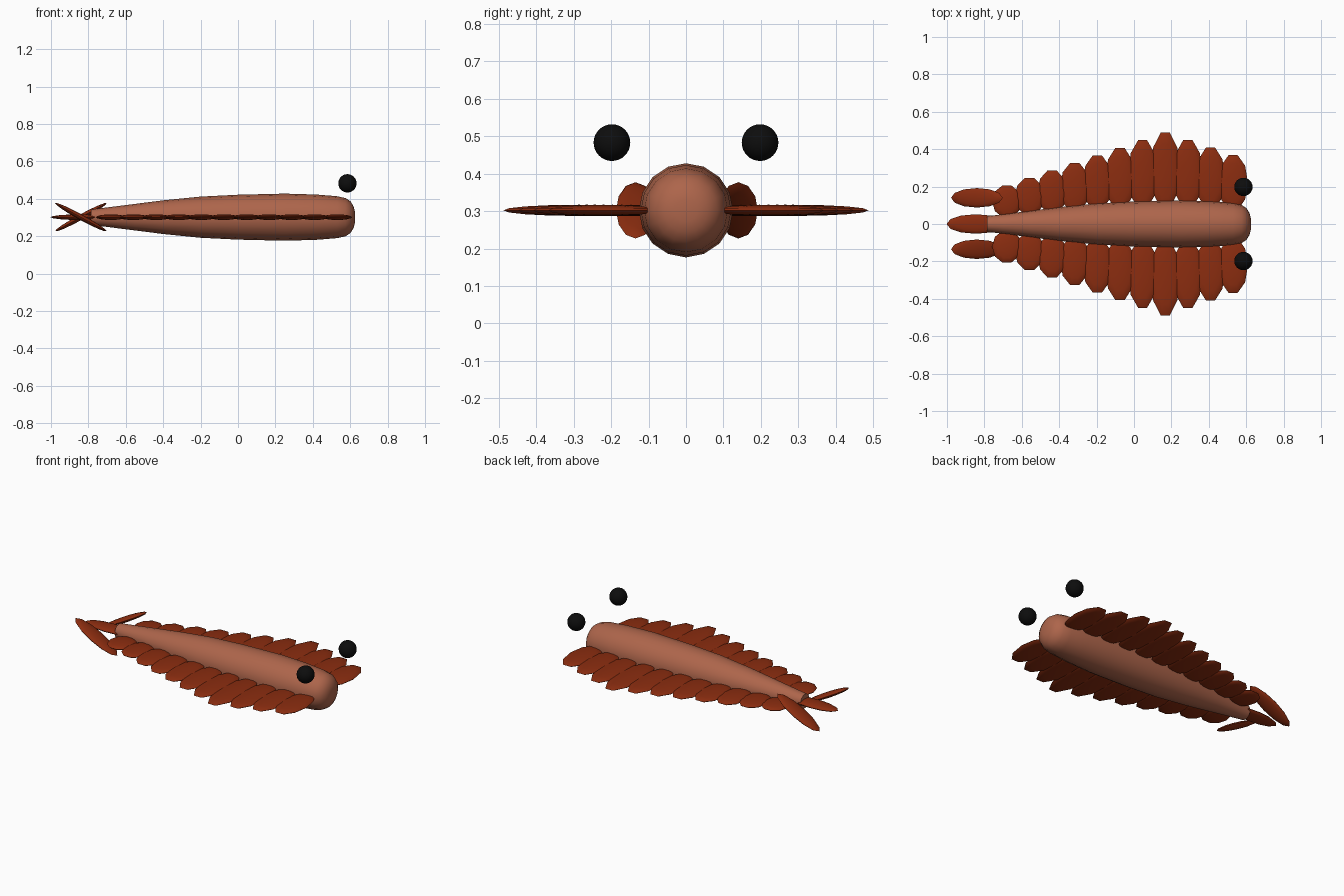
import bpy, bmesh, math
from mathutils import Matrix, Vector

cube = bpy.data.objects.get("Cube")
if cube:
    bpy.data.objects.remove(cube, do_unlink=True)

MID_Z = 0.302


def material(name, rgb):
    mat = bpy.data.materials.new(name)
    mat.use_nodes = True
    mat.diffuse_color = (*rgb, 1)
    mat.node_tree.nodes["Principled BSDF"].inputs["Base Color"].default_value = (*rgb, 1)
    return mat


SKIN = material("clay skin", (0.42, 0.13, 0.07))
FLAP = material("rust flap", (0.26, 0.026, 0.005))
BLACK = material("eye black", (0.004, 0.004, 0.004))


def finish(name, bm, mat):
    bmesh.ops.recalc_face_normals(bm, faces=bm.faces)
    mesh = bpy.data.meshes.new(name)
    bm.to_mesh(mesh)
    bm.free()
    mesh.shade_smooth()
    mesh.set_sharp_from_angle(angle=math.radians(60))
    mesh.materials.append(mat)
    obj = bpy.data.objects.new(name, mesh)
    bpy.context.collection.objects.link(obj)
    return obj


def ellipsoid(name, centre, radii, mat, segments, rings, tilt=0.0):
    bm = bmesh.new()
    bmesh.ops.create_uvsphere(bm, u_segments=segments, v_segments=rings, radius=1)
    # turn so that a vertex sits on the y tips
    place = (Matrix.Translation(centre) @ Matrix.Rotation(tilt, 4, "Y")
             @ Matrix.Diagonal((*radii, 1)) @ Matrix.Rotation(math.pi / 2, 4, "Z"))
    bm.transform(place)
    return finish(name, bm, mat)


# Body: a tapered round profile turned about the x axis
PROFILE = [(-0.785, 0.042), (-0.7, 0.052), (-0.55, 0.071), (-0.4, 0.09), (-0.2, 0.11),
           (0.0, 0.12), (0.25, 0.126), (0.42, 0.121), (0.53, 0.112), (0.575, 0.102),
           (0.602, 0.084), (0.618, 0.058), (0.625, 0.03)]
SIDES = 16
bm = bmesh.new()
loops = []
for x, r in PROFILE:
    angles = [2 * math.pi * i / SIDES for i in range(SIDES)]
    loops.append([bm.verts.new((x, r * math.sin(a), MID_Z + r * math.cos(a))) for a in angles])
for a, b in zip(loops, loops[1:]):
    for i in range(SIDES):
        j = (i + 1) % SIDES
        bm.faces.new((a[i], a[j], b[j], b[i]))
bm.faces.new(loops[0])
bm.faces.new(loops[-1])
finish("body", bm, SKIN)


def body_radius(x):
    for (x0, r0), (x1, r1) in zip(PROFILE, PROFILE[1:]):
        if x0 <= x <= x1:
            return r0 + (r1 - r0) * (x - x0) / (x1 - x0)
    return 0.04


# Swimming flaps: a row of overlapping lenses down each side
COUNT, LONGEST = 11, 7
for i in range(COUNT):
    x = -0.68 + 0.121 * i
    tip = 0.21 + 0.0412 * i if i <= LONGEST else 0.5 - 0.0415 * (i - LONGEST)
    root = 0.6 * body_radius(x)
    for side, label in ((1, "back"), (-1, "front")):
        ellipsoid(f"{label}_flap_{i + 1}", Vector((x, side * (tip + root) / 2, MID_Z)),
                  (0.079, (tip - root) / 2, 0.015), FLAP, 10, 8)

# Tail fan: a level middle blade and two tilted opposite ways
for name, x, y, tilt in (("tail_blade_middle", -0.845, 0, 0),
                         ("tail_blade_back", -0.84, 0.14, -0.5),
                         ("tail_blade_front", -0.84, -0.135, 0.5)):
    ellipsoid(name, Vector((x, y, MID_Z)), (0.157, 0.052, 0.015), FLAP, 12, 8, tilt)

# Floating eyes
for side, label in ((1, "back"), (-1, "front")):
    ellipsoid(f"{label}_eye", Vector((0.585, side * 0.198, 0.483)),
              (0.049, 0.049, 0.049), BLACK, 24, 16)
